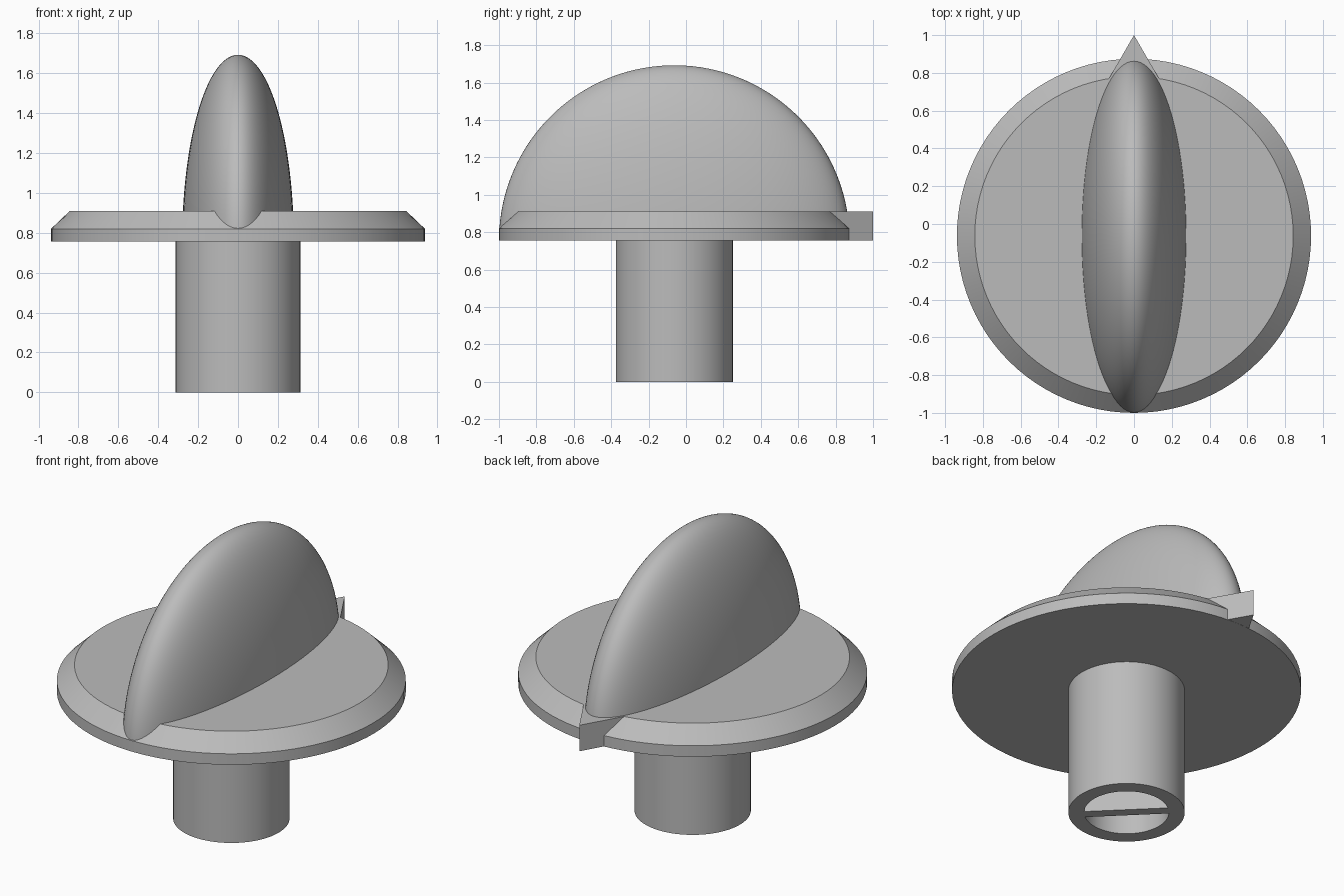
import bpy, bmesh
from math import sin, cos, asin, pi, radians
from mathutils import Matrix

cube = bpy.data.objects.get("Cube")
if cube:
    bpy.data.objects.remove(cube, do_unlink=True)

CY = -0.0625                      # knob axis offset
R = 0.9375                        # dial and grip radius
BASE, RIM, TOP = 0.755, 0.82, 0.91

grey = bpy.data.materials.new("knob grey")
grey.use_nodes = True
grey.diffuse_color = (0.5, 0.5, 0.5, 1)
grey.node_tree.nodes["Principled BSDF"].inputs["Base Color"].default_value = grey.diffuse_color


def finish(name, bm):
    bmesh.ops.remove_doubles(bm, verts=bm.verts, dist=1e-5)
    bmesh.ops.recalc_face_normals(bm, faces=bm.faces)
    mesh = bpy.data.meshes.new(name)
    bm.to_mesh(mesh)
    bm.free()
    mesh.materials.append(grey)
    obj = bpy.data.objects.new(name, mesh)
    bpy.context.collection.objects.link(obj)
    bpy.ops.object.select_all(action="DESELECT")
    obj.select_set(True)
    bpy.context.view_layer.objects.active = obj
    bpy.ops.object.shade_smooth_by_angle(angle=radians(30))
    return obj


def lathe(name, profile, x_scale=1.0, closed=False):
    """Spin (radius, height) points around the vertical axis."""
    bm = bmesh.new()
    verts = [bm.verts.new((r, 0, z)) for r, z in profile]
    ends = verts[1:] + verts[:1] if closed else verts[1:]
    edges = [bm.edges.new(pair) for pair in zip(verts, ends)]
    bmesh.ops.spin(bm, geom=verts + edges, cent=(0, 0, 0), axis=(0, 0, 1),
                   angle=2 * pi, steps=96, use_merge=True)
    bmesh.ops.scale(bm, vec=(x_scale, 1, 1), verts=bm.verts)
    bmesh.ops.translate(bm, vec=(0, CY, 0), verts=bm.verts)
    return finish(name, bm)


# Chamfered dial plate
lathe("dial_plate", [(0, BASE), (R, BASE), (R, RIM), (0.843, TOP), (0, TOP)])

# Hollow shaft below the plate
lathe("shaft", [(0.228, 0), (0.3125, 0), (0.3125, BASE), (0.228, BASE)], closed=True)

# Narrow domed finger grip
start = asin((0.79 - BASE) / R)
angles = [start + (pi / 2 - start) * i / 40 for i in range(41)]
arc = [(R * cos(a) if a < pi / 2 - 1e-6 else 0, BASE + R * sin(a)) for a in angles]
lathe("finger_grip", arc, x_scale=0.28 / R)

# Triangular pointer at the back edge
bm = bmesh.new()
tri = bm.faces.new([bm.verts.new((x, y, BASE + 0.001))
                    for x, y in ((-0.135, 0.766), (0.135, 0.766), (0, 1))])
side = bmesh.ops.extrude_face_region(bm, geom=[tri])["geom"]
bmesh.ops.translate(bm, vec=(0, 0, TOP - BASE - 0.001),
                    verts=[v for v in side if isinstance(v, bmesh.types.BMVert)])
finish("pointer", bm)

# Diagonal web across the shaft bore
bm = bmesh.new()
bmesh.ops.create_cube(bm, size=1, matrix=Matrix.Translation((0, CY, BASE / 2))
                      @ Matrix.Rotation(radians(-45), 4, "Z")
                      @ Matrix.Diagonal((0.47, 0.06, BASE, 1)))
finish("bore_web", bm)
